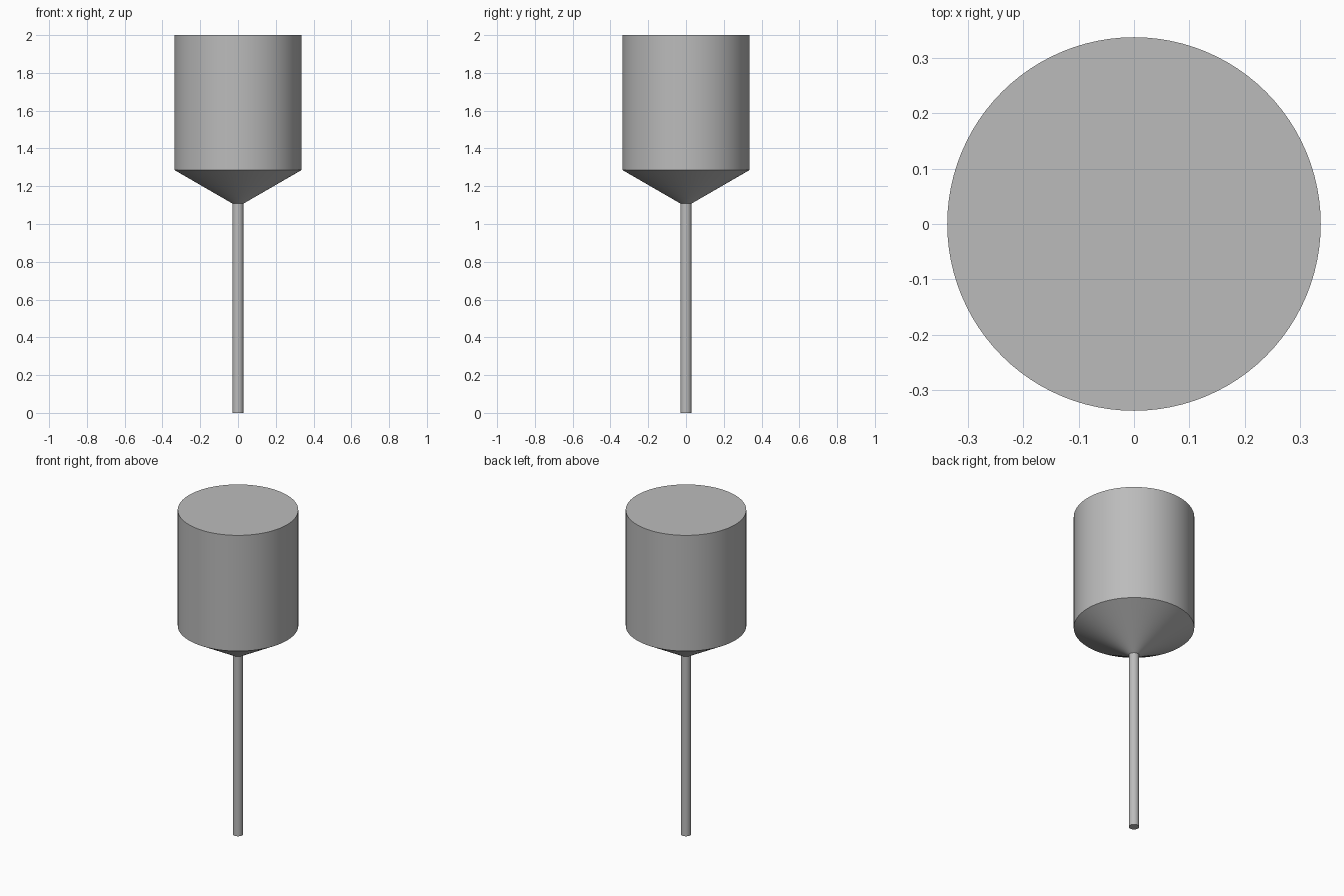
import bpy
import bmesh
import math

SEGMENTS = 96

cube = bpy.data.objects.get("Cube")
if cube:
    bpy.data.objects.remove(cube, do_unlink=True)

grey = bpy.data.materials.new("plain grey")
grey.use_nodes = True
colour = (0.5, 0.5, 0.5, 1)
grey.diffuse_color = colour
grey.node_tree.nodes["Principled BSDF"].inputs["Base Color"].default_value = colour


def turned_part(name, profile):
    """Closed solid with flat end caps, turned from (radius, height) points."""
    bm = bmesh.new()
    rings = []
    for radius, height in profile:
        ring = bmesh.ops.create_circle(bm, segments=SEGMENTS, radius=radius)["verts"]
        for v in ring:
            v.co.z = height
        rings.append(ring)
    for low, high in zip(rings, rings[1:]):
        for i in range(SEGMENTS):
            j = (i + 1) % SEGMENTS
            bm.faces.new((low[i], low[j], high[j], high[i]))
    bm.faces.new(rings[0])
    bm.faces.new(rings[-1])
    bmesh.ops.recalc_face_normals(bm, faces=bm.faces)
    mesh = bpy.data.meshes.new(name)
    bm.to_mesh(mesh)
    bm.free()
    mesh.materials.append(grey)
    obj = bpy.data.objects.new(name, mesh)
    bpy.context.collection.objects.link(obj)
    bpy.ops.object.select_all(action="DESELECT")
    obj.select_set(True)
    bpy.context.view_layer.objects.active = obj
    bpy.ops.object.shade_smooth_by_angle(angle=math.radians(25))


# Cylindrical body with a shallow cone beneath it
turned_part("funnel_body", [(0.029, 1.108), (0.337, 1.286), (0.337, 2.0)])
# Thin straight stem
turned_part("stem", [(0.029, 0.0), (0.029, 1.108)])
